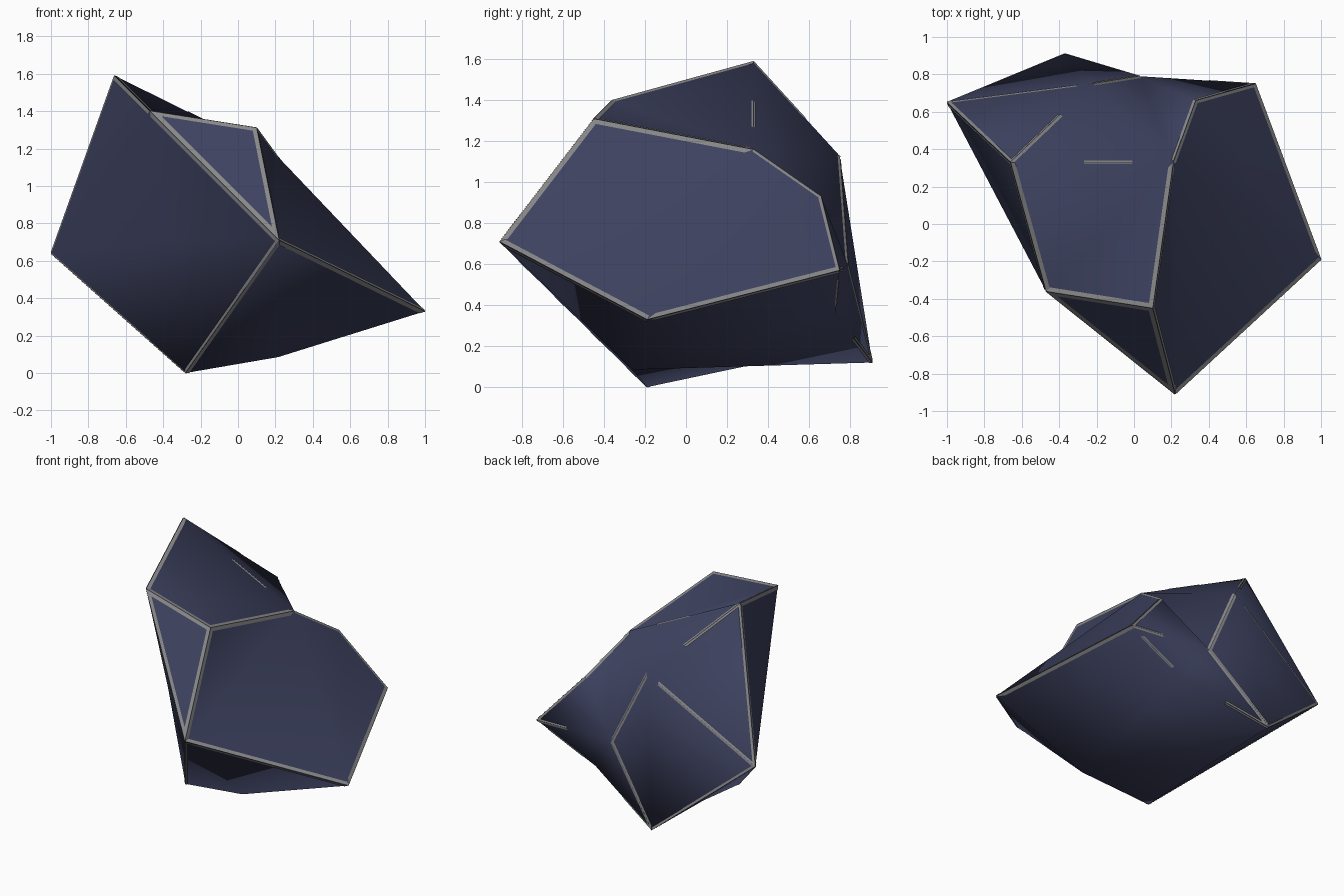
import bpy, bmesh

if "Cube" in bpy.data.objects:
    bpy.data.objects.remove(bpy.data.objects["Cube"])

# Corner points of the boulder, named by letter
P = {
    "A": (-0.66, 0.33, 1.59), "B": (-0.47, -0.36, 1.40), "C": (0.10, -0.45, 1.31),
    "D": (0.22, -0.91, 0.71), "E": (1.00, -0.19, 0.33), "F": (-1.00, 0.65, 0.64),
    "G": (-0.28, -0.19, 0.00), "H": (0.65, 0.75, 0.57), "I": (0.33, 0.66, 0.93),
    "J": (0.21, 0.33, 1.16), "K": (0.03, 0.79, 0.60), "L": (-0.37, 0.91, 0.12),
    "M": (-0.22, 0.75, 1.13), "N": (-0.37, 0.33, 0.11), "Q": (0.20, 0.73, 0.355),
    "R": (0.215, -0.26, 0.085), "S": (-0.34, -0.30, 0.71),
}
FACETS = ("ABJ BCJ CDJ DEJ JEI EHI BCD AFB SFG SGD SDB SBF AJM JKM JIK IHK AFM MFL MLK "
          "KLQ KQH RNL LQR RQE QEH NGR DGR DRE FLN FNG").split()

# Worn edges: name -> (strip width, start, end along the edge)
WORN = {e: (0.024, 0, 1) for e in "CD DE EH JC BC AB BD".split()}
WORN.update({e: (0.016, 0, 1) for e in "DG HI IJ AF MK FL KL".split()})
WORN.update({"AM": (0.014, 0, 0.6), "FM": (0.012, 0, 0.9), "HQ": (0.010, 0.2, 0.8),
             "QL": (0.012, 0.5, 1), "HK": (0.012, 0, 0.4), "AJ": (0.010, 0.45, 0.75),
             "FG": (0.008, 0, 1)})
# Ridges that stay crisp; every other edge is shaded softly
CRISP = "CD DE EH JC BC AB BD HI IJ AF FL FG".split()


def material(name, rgb):
    m = bpy.data.materials.new(name)
    m.diffuse_color = (*rgb, 1)
    m.use_nodes = True
    m.node_tree.nodes["Principled BSDF"].inputs["Base Color"].default_value = m.diffuse_color
    return m


def add_object(name, bm, mat):
    me = bpy.data.meshes.new(name)
    bm.to_mesh(me)
    bm.free()
    me.materials.append(mat)
    ob = bpy.data.objects.new(name, me)
    bpy.context.collection.objects.link(ob)
    return ob


stone = material("blue grey stone", (0.047, 0.054, 0.115))
wear = material("worn grey edge", (0.25, 0.25, 0.25))

# Boulder body
bm = bmesh.new()
lookup = {n: bm.verts.new(co) for n, co in P.items()}
for f in FACETS:
    bm.faces.new([lookup[c] for c in f]).smooth = True
bmesh.ops.recalc_face_normals(bm, faces=bm.faces)
bm.normal_update()
for a, b in CRISP:
    bm.edges.get((lookup[a], lookup[b])).smooth = False

# Thin worn strips lying on both facets beside each worn edge
strips = bmesh.new()
for name, (width, t0, t1) in WORN.items():
    a, b = lookup[name[0]], lookup[name[1]]
    edge = bm.edges.get((a, b))
    for face in edge.link_faces:
        o = next(v for v in face.verts if v not in (a, b)).co
        height = 2 * face.calc_area() / edge.calc_length()
        k = min(width / height, 0.5)
        p, q = a.co.lerp(b.co, t0), a.co.lerp(b.co, t1)
        lift = face.normal * 0.003
        quad = [p, q, q.lerp(o, k), p.lerp(o, k)]
        new = strips.faces.new([strips.verts.new(c + lift) for c in quad])
        new.normal_update()
        if new.normal.dot(face.normal) < 0:
            new.normal_flip()

add_object("boulder", bm, stone)
add_object("worn_edges", strips, wear)
